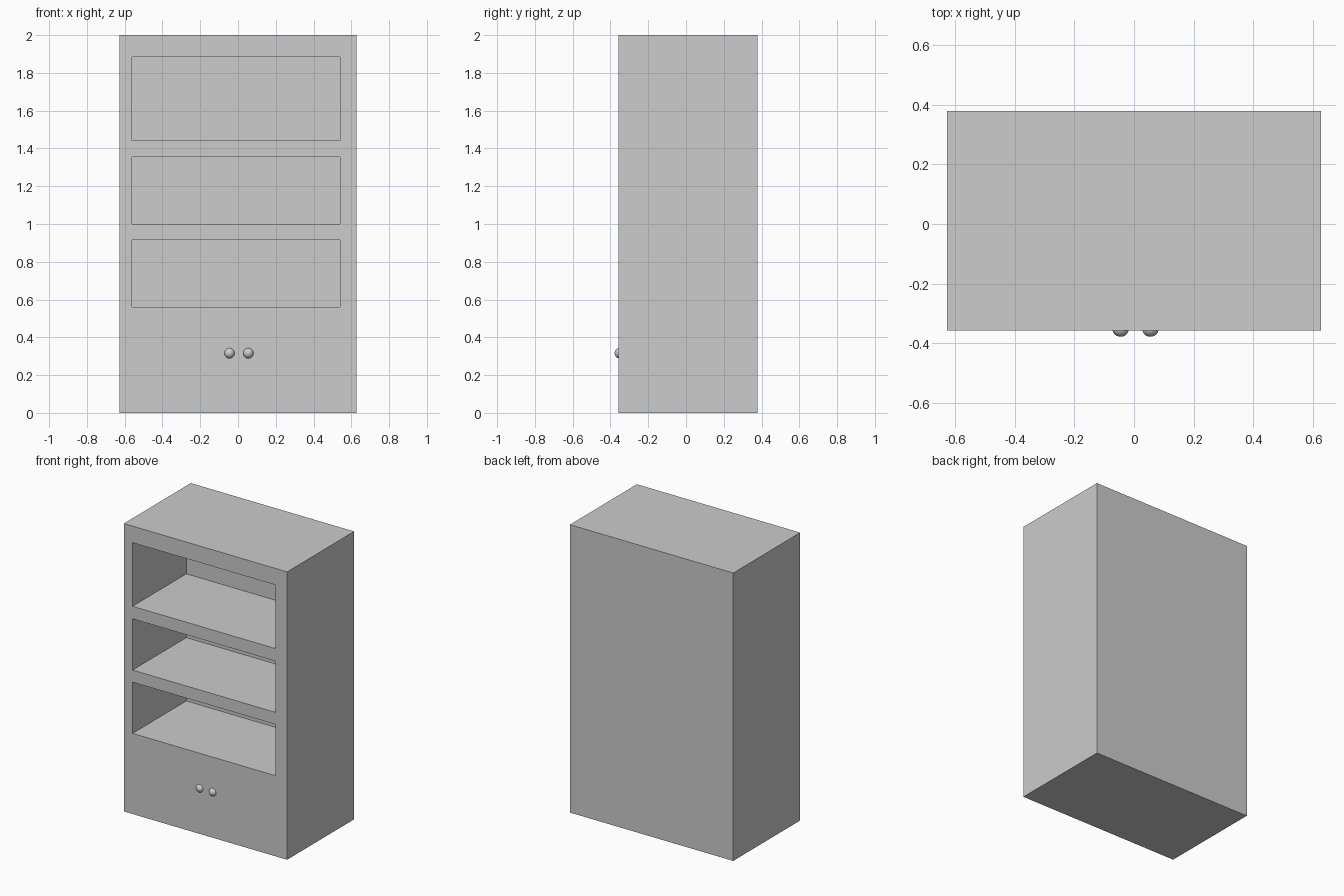
import bpy
import bmesh

old = bpy.data.objects.get("Cube")
if old:
    bpy.data.objects.remove(old, do_unlink=True)

# One plain grey for the whole cabinet
grey = bpy.data.materials.new("light_grey")
grey.use_nodes = True
colour = (0.604, 0.604, 0.604, 1)
grey.diffuse_color = colour
grey.node_tree.nodes["Principled BSDF"].inputs["Base Color"].default_value = colour

WIDTH, HEIGHT = 1.255, 2.0
FRONT, BACK = -0.357, 0.378
SHELF_DEPTH = 0.59
COLUMNS = [-WIDTH / 2, -0.56, 0.54, WIDTH / 2]
ROWS = [0, 0.56, 0.916, 1.0, 1.356, 1.443, 1.885, HEIGHT]

# Cabinet front: a grid of faces, with three of them marked as openings
bm = bmesh.new()
grid = [[bm.verts.new((x, FRONT, z)) for x in COLUMNS] for z in ROWS]
openings = []
for r in range(len(ROWS) - 1):
    for c in range(len(COLUMNS) - 1):
        face = bm.faces.new((grid[r][c], grid[r][c + 1],
                             grid[r + 1][c + 1], grid[r + 1][c]))
        if c == 1 and r in (1, 3, 5):
            openings.append(face)

# Outer shell: sides, top, base and back
rim = [e for e in bm.edges if e.is_boundary]
for v in bmesh.ops.extrude_edge_only(bm, edges=rim)["geom"]:
    if isinstance(v, bmesh.types.BMVert):
        v.co.y = BACK
back_edges = [e for e in bm.edges if e.is_boundary]
bmesh.ops.contextual_create(bm, geom=back_edges)

# Shelf recesses: push the openings into the body
for face in bmesh.ops.extrude_discrete_faces(bm, faces=openings)["faces"]:
    for v in face.verts:
        v.co.y = FRONT + SHELF_DEPTH
bmesh.ops.recalc_face_normals(bm, faces=bm.faces)

mesh = bpy.data.meshes.new("cabinet_body")
bm.to_mesh(mesh)
bm.free()
mesh.materials.append(grey)
cabinet = bpy.data.objects.new("cabinet_body", mesh)
bpy.context.collection.objects.link(cabinet)

# Round knobs, partly sunk in the lower front
for name, x in (("right_knob", -0.045), ("left_knob", 0.055)):
    bpy.ops.mesh.primitive_uv_sphere_add(segments=32, ring_count=16, radius=0.028,
                                         location=(x, -0.35, 0.316))
    knob = bpy.context.object
    knob.name = name
    knob.data.materials.append(grey)
    bpy.ops.object.shade_smooth()
